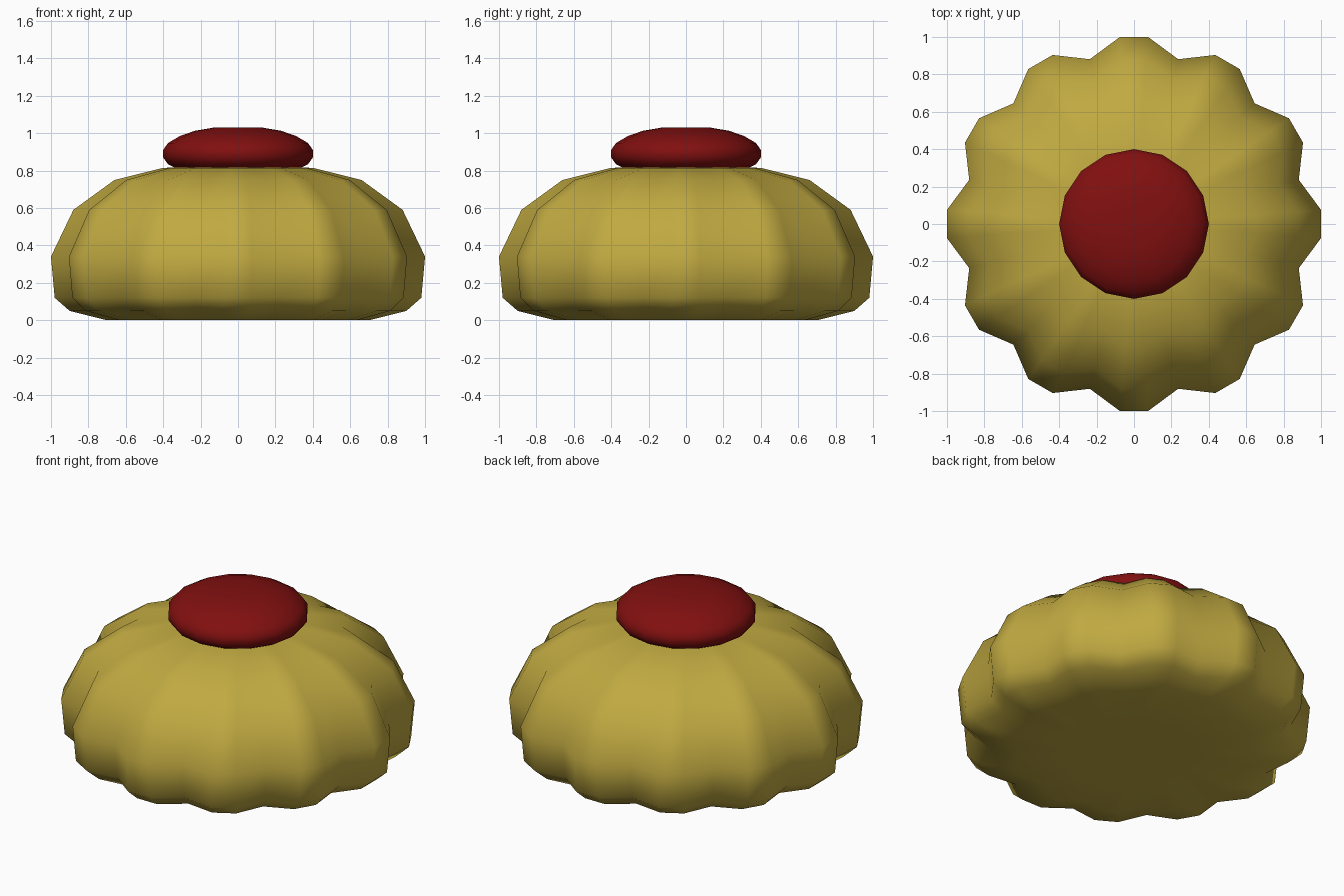
import bpy, bmesh, math

if "Cube" in bpy.data.objects:
    bpy.data.objects.remove(bpy.data.objects["Cube"], do_unlink=True)


def material(name, rgb):
    m = bpy.data.materials.new(name)
    m.use_nodes = True
    color = (*rgb, 1)
    m.diffuse_color = color
    bsdf = next(n for n in m.node_tree.nodes if n.type == 'BSDF_PRINCIPLED')
    bsdf.inputs["Base Color"].default_value = color
    return m


def lathe(name, profile, spokes, mat):
    """Closed solid from (radius, z) points swept through (angle, scale) spokes."""
    bm = bmesh.new()
    rings = [[bm.verts.new((r * s * math.cos(a), r * s * math.sin(a), z))
              for a, s in spokes] for r, z in profile[1:-1]]
    bottom = bm.verts.new((0, 0, profile[0][1]))
    top = bm.verts.new((0, 0, profile[-1][1]))
    n = len(spokes)
    for i in range(n):
        j = (i + 1) % n
        bm.faces.new((bottom, rings[0][j], rings[0][i]))
        for low, high in zip(rings, rings[1:]):
            bm.faces.new((low[i], low[j], high[j], high[i]))
        bm.faces.new((rings[-1][i], rings[-1][j], top))
    for f in bm.faces:
        f.smooth = True
    mesh = bpy.data.meshes.new(name)
    bm.to_mesh(mesh)
    bm.free()
    mesh.materials.append(mat)
    obj = bpy.data.objects.new(name, mesh)
    bpy.context.collection.objects.link(obj)
    return obj


gold = material("golden yellow", (0.53, 0.40, 0.053))
red = material("dark red", (0.22, 0.005, 0.005))

# Fluted body: twelve lobes, each with two ridge spokes and one valley spoke
lobes = 12
spokes = []
for k in range(lobes):
    a = math.tau * k / lobes
    spokes += [(a + math.radians(d), s)
               for d, s in ((-4.3, 1.003), (4.3, 1.003), (15, 0.912))]
body_profile = [(0, 0.004), (0.4, 0.002), (0.7, 0.003), (0.9, 0.05), (0.98, 0.12),
                (1, 0.34), (0.88, 0.59), (0.66, 0.75), (0.4, 0.815), (0, 0.82)]
body = lathe("fluted_body", body_profile, spokes, gold)
body.data.vertices.foreach_set("co", [
    c for v in body.data.vertices
    for c in (v.co.x, v.co.y, 0 if v.co.z < 0.01 else v.co.z)])

# Flattened round button on top
sides = 16
button_profile = [(0, 0.76), (0.3, 0.795), (0.375, 0.835), (0.4, 0.87), (0.4, 0.91),
                  (0.375, 0.947), (0.31, 0.985), (0.23, 1.013), (0.13, 1.03), (0, 1.03)]
lathe("top_button", button_profile,
      [(math.tau * k / sides, 1) for k in range(sides)], red)
